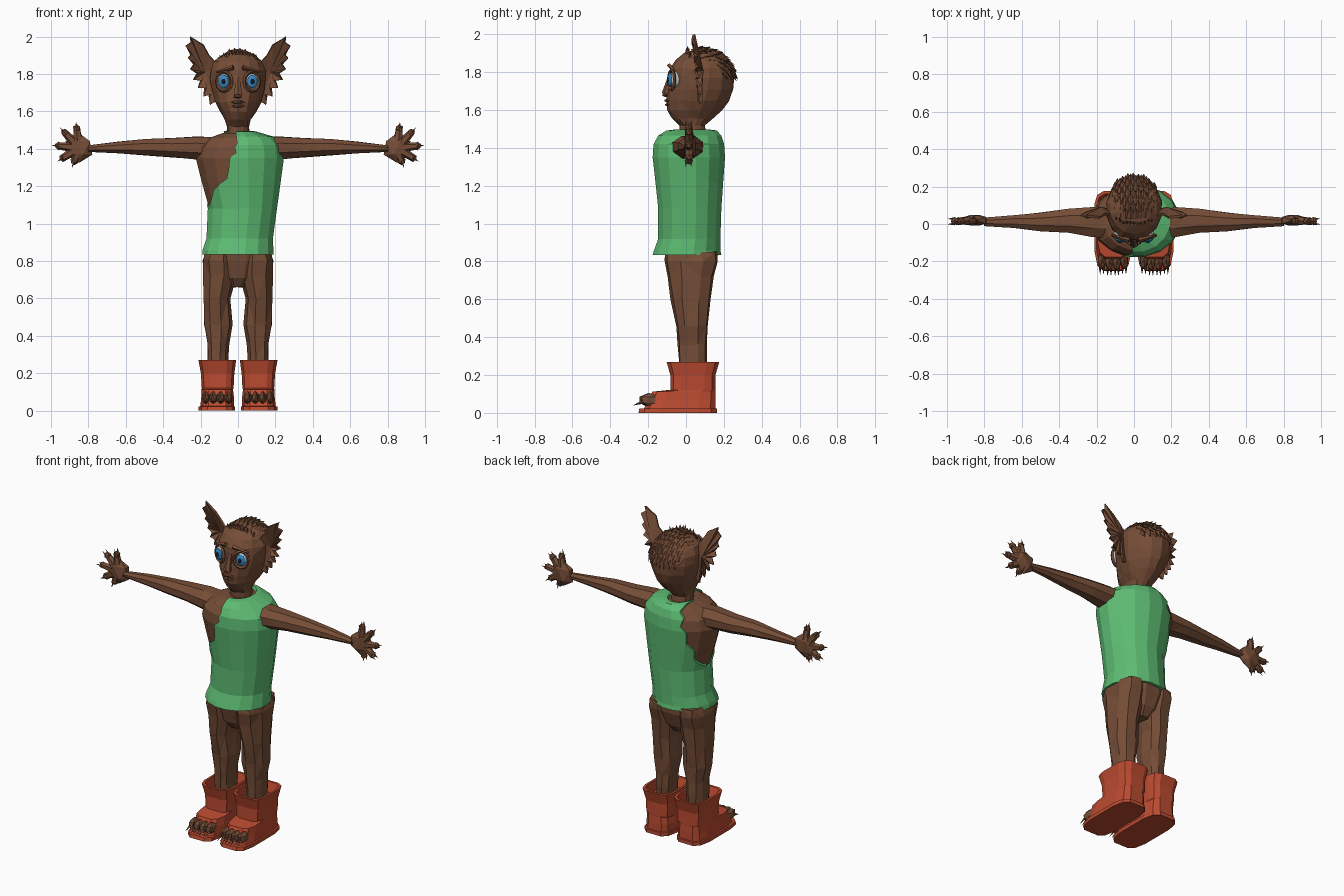
import bpy, bmesh, math, random
from mathutils import Vector, Matrix

if "Cube" in bpy.data.objects:
    bpy.data.objects.remove(bpy.data.objects["Cube"])

random.seed(4)


def material(name, rgb):
    m = bpy.data.materials.new(name)
    m.diffuse_color = (*rgb, 1)
    m.use_nodes = True
    m.node_tree.nodes["Principled BSDF"].inputs["Base Color"].default_value = m.diffuse_color
    return m


FUR = material("brown_fur", (0.18, 0.075, 0.038))
GREEN = material("green_cloth", (0.11, 0.5, 0.17))
RED = material("red_leather", (0.5, 0.07, 0.03))
WHITE = material("eye_white", (0.75, 0.75, 0.72))
BLUE = material("iris_blue", (0.04, 0.27, 0.6))
BLACK = material("pupil_black", (0.01, 0.01, 0.015))


def finish(name, bm, mat, mirror=False):
    bmesh.ops.recalc_face_normals(bm, faces=bm.faces)
    me = bpy.data.meshes.new(name)
    bm.to_mesh(me)
    bm.free()
    if mat:
        me.materials.append(mat)
    ob = bpy.data.objects.new(name, me)
    bpy.context.collection.objects.link(ob)
    if mirror:
        ob.modifiers.new("mirror", 'MIRROR').use_mirror_merge = False
    return ob


def loft(name, axis, rings, n, mat, p=2.0, jitter=0.0, mirror=False):
    """Skin rings of (t, a_min, a_max, b_min, b_max) along an axis."""
    bm = bmesh.new()
    loops = []
    for t, a0, a1, b0, b1 in rings:
        loop = []
        for i in range(n):
            th = 2 * math.pi * (i + 0.5) / n
            c, s = math.cos(th), math.sin(th)
            a = (a0 + a1) / 2 + (a1 - a0) / 2 * math.copysign(abs(c) ** (2 / p), c)
            b = (b0 + b1) / 2 + (b1 - b0) / 2 * math.copysign(abs(s) ** (2 / p), s)
            co = Vector((a, b, t) if axis == 'z' else (t, a, b))
            co += Vector([random.uniform(-jitter, jitter) for _ in range(3)])
            loop.append(bm.verts.new(co))
        loops.append(loop)
    for lo, hi in zip(loops, loops[1:]):
        for i in range(n):
            j = (i + 1) % n
            bm.faces.new((lo[i], lo[j], hi[j], hi[i]))
    bm.faces.new(loops[0])
    bm.faces.new(loops[-1])
    if jitter:
        bmesh.ops.triangulate(bm, faces=bm.faces)
    return finish(name, bm, mat, mirror)


def spike(bm, a, b, r1, r2=0.0, sides=4, flat=1.0):
    a, b = Vector(a), Vector(b)
    d = b - a
    m = Matrix.Translation((a + b) / 2) @ d.to_track_quat('Z', 'Y').to_matrix().to_4x4()
    bmesh.ops.create_cone(bm, cap_ends=True, segments=sides, radius1=r1, radius2=r2,
                          depth=d.length, matrix=m @ Matrix.Diagonal((1, flat, 1, 1)))


def ball(bm, loc, scale, sub=1, rz=0.0):
    bmesh.ops.create_icosphere(bm, subdivisions=sub, radius=1, matrix=Matrix.Translation(loc)
                               @ Matrix.Rotation(rz, 4, 'Z') @ Matrix.Diagonal((*scale, 1)))


# head and neck
loft("head", 'z', [
    (1.44, -.065, .065, -.03, .11), (1.52, -.06, .06, -.035, .10), (1.555, -.07, .07, -.075, .14),
    (1.60, -.098, .098, -.10, .19), (1.65, -.125, .125, -.105, .225), (1.71, -.142, .142, -.10, .25),
    (1.77, -.152, .152, -.088, .255), (1.82, -.15, .15, -.085, .245), (1.865, -.13, .13, -.055, .215),
    (1.90, -.09, .09, -.01, .165), (1.915, -.04, .04, .04, .12)], 14, FUR, jitter=.003)

# eyes with lids, looking slightly outwards
for name, mat, y, s in (("eye_white", WHITE, -.056, (.036, .036, .046)),
                        ("iris", BLUE, -.084, (.029, .013, .036)),
                        ("pupil", BLACK, -.095, (.011, .006, .015))):
    bm = bmesh.new()
    ball(bm, (.074 + (-.056 - y) * .1, y, 1.76), s, 2, .3)
    finish(name, bm, mat, True)
bm = bmesh.new()
for i in range(12):
    p = [Vector((.074 + .041 * math.cos(t), -.076 + .016 * math.cos(t), 1.76 + .052 * math.sin(t)))
         for t in (i * math.pi / 6, (i + 1.1) * math.pi / 6)]
    spike(bm, p[0], p[1], .009, .009)
spike(bm, (.025, -.088, 1.835), (.115, -.062, 1.81), .014, .006)
finish("eyelids_and_brow", bm, FUR, True)

# nose and mouth
bm = bmesh.new()
spike(bm, (0, -.08, 1.78), (0, -.105, 1.685), .014, .024, 6)
ball(bm, (0, -.108, 1.682), (.026, .018, .014))
ball(bm, (0, -.098, 1.65), (.046, .018, .010))
ball(bm, (0, -.095, 1.628), (.042, .018, .009))
finish("nose_and_lips", bm, FUR)

# ragged ears
bm = bmesh.new()
outline = [(.10, 1.84), (.155, 1.90), (.185, 1.955), (.255, 2.0), (.25, 1.97), (.28, 1.95), (.25, 1.905),
           (.268, 1.885), (.235, 1.855), (.255, 1.825), (.218, 1.805), (.24, 1.77), (.198, 1.765),
           (.215, 1.725), (.175, 1.725), (.185, 1.68), (.148, 1.69), (.15, 1.635), (.11, 1.66)]
hub = bm.verts.new((.175, .085, 1.81))
rim = [bm.verts.new((x, .05 - (z - 1.8) * .1 + (.012 if i % 2 else 0), z)) for i, (x, z) in enumerate(outline)]
for a, b in zip(rim, rim[1:] + rim[:1]):
    bm.faces.new((hub, a, b))
ear = finish("ear", bm, FUR, True)
sol = ear.modifiers.new("thickness", 'SOLIDIFY')
sol.thickness, sol.offset = .014, 0

# hair tufts: layered rows over the crown, plus an upright fringe
bm = bmesh.new()
centre = Vector((0, .085, 1.745))


def scalp(x, deg, lift):
    k = math.sqrt(max(0, 1 - (x / .15) ** 2)) + lift
    t = math.radians(deg)
    return centre + Vector((x, -.17 * k * math.cos(t), .172 * k * math.sin(t)))


for row in range(8):
    deg = 72 + row * 12
    for i in range(8):
        x = (i - 3.5) * .027 + (.009 if row % 2 else -.004)
        spike(bm, scalp(x, deg, .01), scalp(x * 1.05, deg + random.uniform(17, 24), random.uniform(.10, .16)),
              .022, 0, 4, .6)
for i in range(11):
    x = (i - 5) * .018
    p = scalp(x, 62, 0)
    spike(bm, p, p + Vector((x * .1, random.uniform(-.01, .02), random.uniform(.03, .045))), .013)
finish("hair", bm, FUR)

# furry torso under the vest
body = [(.835, -.195, .195, -.18, .19), (.86, -.193, .193, -.172, .185), (.92, -.172, .19, -.15, .185),
        (1.08, -.165, .212, -.15, .19), (1.22, -.205, .232, -.165, .20), (1.35, -.238, .25, -.18, .21),
        (1.42, -.225, .242, -.175, .205), (1.465, -.17, .195, -.15, .19), (1.492, -.09, .10, -.105, .165)]
loft("torso", 'z', [(t - (.008 if t > 1.4 else 0), a + .008, b - .008, c + .008, d - .008)
                    for t, a, b, c, d in body[2:]], 16, FUR)

# torn vest: one shoulder is cut away, front and back differently
vest = loft("vest", 'z', body + [(1.496, -.075, .08, -.07, .135), (1.475, -.065, .07, -.05, .12)], 16, GREEN)
tears = {"front": (-.4, .03, [(-.02, 1.6), (-.01, 1.475), (-.005, 1.43), (-.018, 1.405), (-.01, 1.38),
                              (-.045, 1.35), (-.05, 1.29), (-.06, 1.24), (-.10, 1.21), (-.13, 1.18),
                              (-.145, 1.12), (-.165, 1.07), (-.4, 1.07)]),
         "back": (.0299, .4, [(-.08, 1.6), (-.075, 1.46), (-.105, 1.43), (-.09, 1.38), (-.125, 1.34),
                            (-.12, 1.27), (-.15, 1.22), (-.145, 1.16), (-.17, 1.09), (-.4, 1.09)])}
for side, (y0, y1, edge) in tears.items():
    bm = bmesh.new()
    f = bm.faces.new([bm.verts.new((x, y0, z)) for x, z in edge + [(-.4, 1.6)]])
    ext = bmesh.ops.extrude_face_region(bm, geom=[f])
    bmesh.ops.translate(bm, vec=(0, y1 - y0, 0),
                        verts=[v for v in ext["geom"] if isinstance(v, bmesh.types.BMVert)])
    cutter = finish("tear_cutter_" + side, bm, None)
    cutter.hide_render = True
    cutter.display_type = 'WIRE'
    cut = vest.modifiers.new("tear_" + side, 'BOOLEAN')
    cut.operation, cut.solver, cut.object = 'DIFFERENCE', 'EXACT', cutter

# arms
loft("arm", 'x', [(.12, -.08, .10, 1.33, 1.465), (.22, -.075, .095, 1.338, 1.47), (.35, -.052, .085, 1.35, 1.463),
                  (.50, -.042, .064, 1.362, 1.456), (.64, -.025, .05, 1.372, 1.44),
                  (.80, -.012, .035, 1.383, 1.42)], 8, FUR, jitter=.002, mirror=True)

# hands with clawed fingers spread from the palm
bm = bmesh.new()
palm = Vector((.85, .02, 1.405))
ball(bm, palm, (.08, .034, .08))
for x, z in ((.862, 1.508), (.925, 1.485), (.958, 1.415), (.935, 1.352), (.875, 1.335)):
    tip = Vector((x, .015, z))
    d = (tip - palm).normalized()
    spike(bm, palm + d * .04, tip, .026, .018, 6)
    ball(bm, tip, (.023, .022, .023))
    for k in (-.014, .014):
        spike(bm, tip + Vector((0, k, 0)), tip + d * .04 + Vector((0, k, 0)), .008)
finish("hand", bm, FUR, True)

# hips and legs
loft("hips", 'z', [(.66, -.06, .06, -.05, .10), (.71, -.12, .12, -.085, .14), (.80, -.182, .182, -.11, .17),
                   (.86, -.18, .18, -.115, .175)], 12, FUR, jitter=.002)
loft("leg", 'z', [(.12, .06, .16, -.03, .10), (.28, .053, .165, -.04, .11), (.36, .05, .165, -.045, .108),
                  (.46, .03, .183, -.055, .118), (.60, .038, .185, -.08, .13), (.72, .01, .188, -.10, .152),
                  (.80, .01, .193, -.115, .172), (.85, .02, .18, -.115, .172)],
     9, FUR, p=2.4, jitter=.004, mirror=True)

# open boots with thick soles
loft("boot", 'z', [(0, .014, .212, -.255, .168), (.022, .014, .212, -.25, .168), (.024, .02, .203, -.225, .16),
                   (.07, .02, .198, -.20, .16), (.112, .025, .196, -.18, .158), (.122, .022, .195, -.085, .158),
                   (.20, .018, .2, -.085, .158), (.27, .008, .213, -.105, .178), (.27, .022, .199, -.09, .163),
                   (.21, .03, .19, -.07, .145)], 12, RED, p=4, mirror=True)

# clawed toes
bm = bmesh.new()
for i in range(4):
    x, y = .052 + i * .04, -.2 + (.008 if i in (0, 3) else 0)
    ball(bm, (x, y, .068), (.024, .055, .037))
    for k in (-.009, .009):
        spike(bm, (x + k, y - .03, .058), (x + k, y - .08, .04), .009)
finish("toes", bm, FUR, True)
